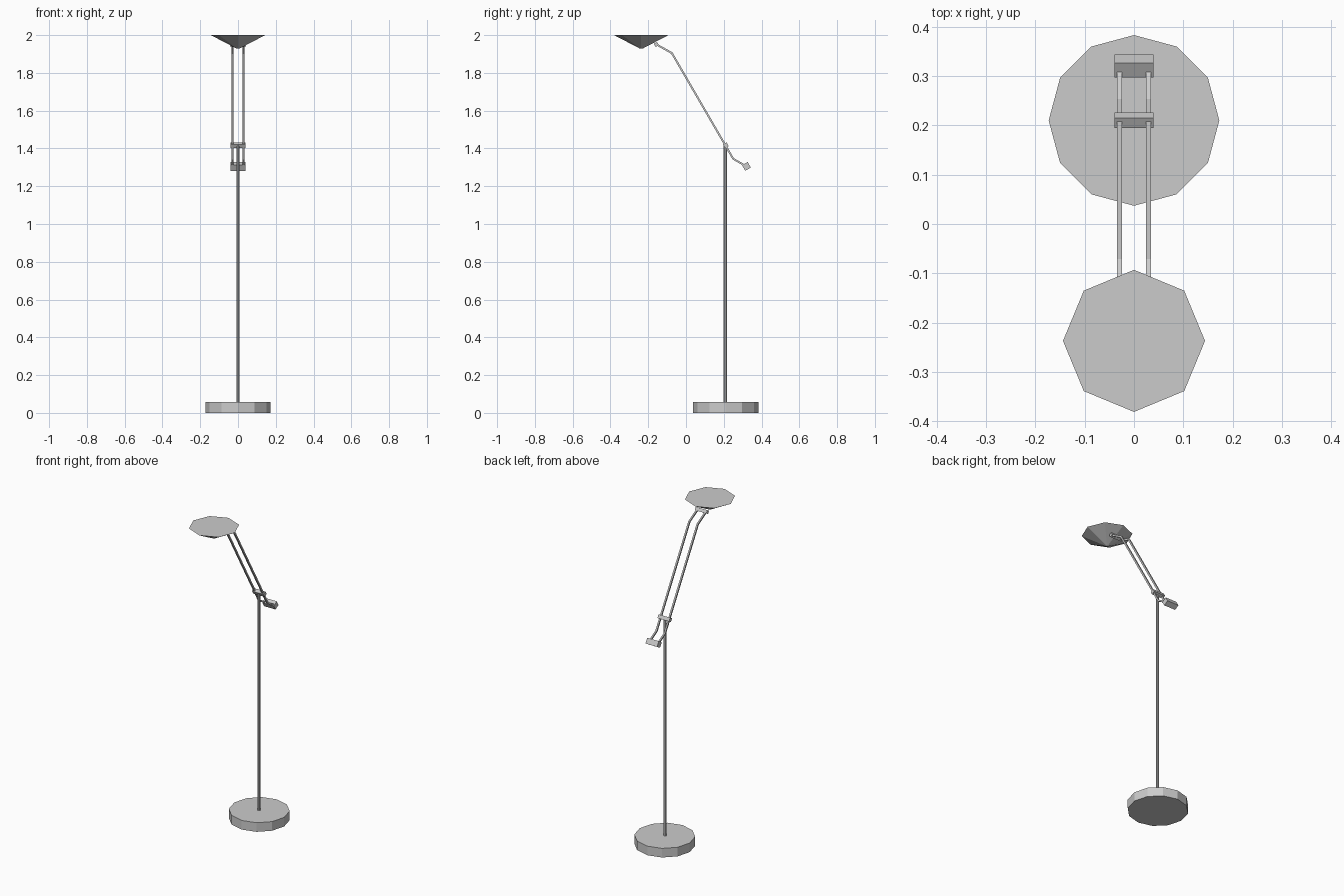
import bpy, bmesh, math
from mathutils import Vector, Matrix

if "Cube" in bpy.data.objects:
    bpy.data.objects.remove(bpy.data.objects["Cube"])


def finish(name, bm):
    bmesh.ops.recalc_face_normals(bm, faces=bm.faces)
    mesh = bpy.data.meshes.new(name)
    bm.to_mesh(mesh)
    bm.free()
    obj = bpy.data.objects.new(name, mesh)
    bpy.context.collection.objects.link(obj)
    return obj


def tapered(name, sides, r_low, r_top, y, z0, z1):
    bm = bmesh.new()
    bmesh.ops.create_cone(
        bm, cap_ends=True, segments=sides, radius1=r_low, radius2=r_top,
        depth=z1 - z0, matrix=Matrix.Translation((0, y, (z0 + z1) / 2)))
    return finish(name, bm)


def crossbar(name, y, z, side, width=0.08, tilt=30):
    bm = bmesh.new()
    m = (Matrix.Translation((0, y, z)) @ Matrix.Rotation(math.radians(tilt), 4, 'X')
         @ Matrix.Diagonal((width, side, side, 1)))
    bmesh.ops.create_cube(bm, size=1, matrix=m)
    return finish(name, bm)


def bent_rod(name, x, path, thick):
    # square rod following a yz path with mitred bends
    pts = [Vector(p) for p in path]
    bm = bmesh.new()
    rings = []
    for i, p in enumerate(pts):
        a = (p - pts[i - 1]).normalized() if i else None
        b = (pts[i + 1] - p).normalized() if i < len(pts) - 1 else None
        a, b = a or b, b or a
        t = (a + b).normalized()
        n = Vector((-t.y, t.x)) * (thick / 2 / t.dot(a))
        h = thick / 2
        rings.append([bm.verts.new((x + sx * h, p.x + s * n.x, p.y + s * n.y))
                      for sx, s in ((-1, -1), (1, -1), (1, 1), (-1, 1))])
    for r, q in zip(rings, rings[1:]):
        for k in range(4):
            bm.faces.new((r[k], r[k - 1], q[k - 1], q[k]))
    bm.faces.new(rings[0])
    bm.faces.new(rings[-1])
    return finish(name, bm)


# Base disc and upright pole
tapered("base", 12, 0.173, 0.173, 0.21, 0, 0.057)
tapered("pole", 8, 0.009, 0.009, 0.207, 0.05, 1.415)

# Shallow bowl-shaped lamp head
tapered("lamp_head", 8, 0.006, 0.144, -0.237, 1.928, 2.0)

# Pair of bent arm rods
arm_path = [(-0.157, 1.951), (-0.075, 1.905), (0.25, 1.345), (0.32, 1.305)]
for side, x in (("left", -0.029), ("right", 0.029)):
    bent_rod("arm_rod_" + side, x, arm_path, 0.01)

# Crossbars: pivot, counterweight and head bracket
crossbar("pivot_bar", 0.2105, 1.417, 0.0225)
crossbar("counterweight", 0.32, 1.305, 0.034)
crossbar("head_bracket", -0.157, 1.951, 0.0195)
